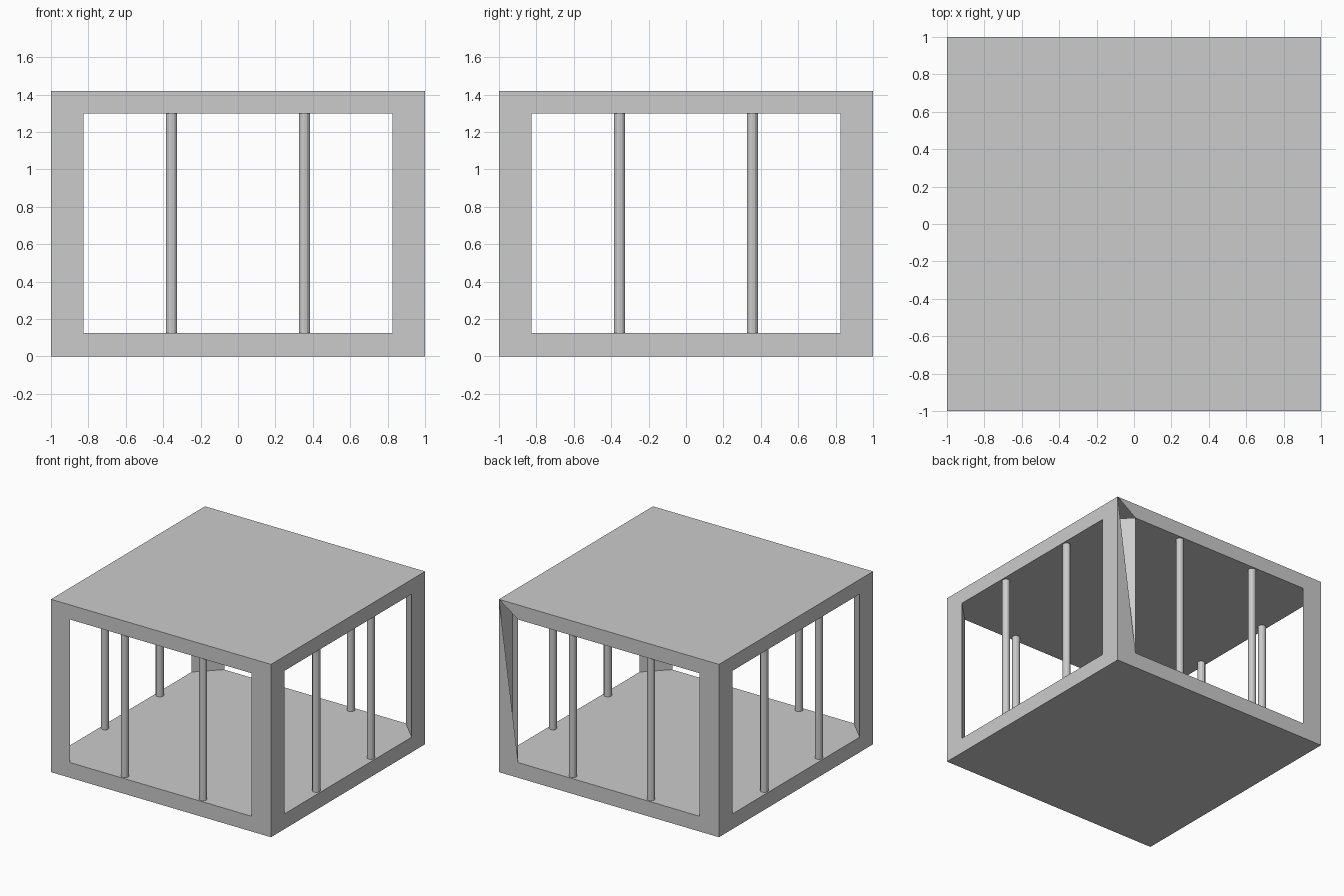
import bpy, bmesh
from math import pi
from mathutils import Matrix, Vector

if "Cube" in bpy.data.objects:
    bpy.data.objects.remove(bpy.data.objects["Cube"])

H, Z0, Z1, A = 1.42, 0.125, 1.30, 0.825   # height, floor, ceiling, half opening
POLE, INSET, R = 0.355, 0.96, 0.03

# Frame: box with four window openings, slabs and chamfered corner posts
bm = bmesh.new()
floor, ceiling, base, roof = [], [], [], []
for i in range(4):
    rot = Matrix.Rotation(i * pi / 2, 3, 'Z')
    V = lambda x, z: bm.verts.new(rot @ Vector((x, -1, z)))
    o = [V(-1, 0), V(1, 0), V(1, H), V(-1, H)]
    n = [V(-A, Z0), V(A, Z0), V(A, Z1), V(-A, Z1)]
    for k in range(4):
        m = (k + 1) % 4
        if i == 2 and k == 3:
            # this post has an open upper triangle on the back side
            bm.faces.new((o[3], o[0], n[0]))
        else:
            bm.faces.new((o[k], o[m], n[m], n[k]))
    floor += [n[0], n[1]]
    ceiling += [n[3], n[2]]
    base.append(o[0])
    roof.append(o[3])
bm.faces.new(floor)
bm.faces.new(ceiling[::-1])
bm.faces.new(base[::-1])
bm.faces.new(roof)
# Chamfered inner sides of the corner posts
for i in range(1, 8, 2):
    j = (i + 1) % 8
    bm.faces.new((floor[j], floor[i], ceiling[i], ceiling[j]))
bmesh.ops.remove_doubles(bm, verts=bm.verts, dist=1e-4)
mesh = bpy.data.meshes.new("pavilion_frame")
bm.to_mesh(mesh)
bm.free()
bpy.context.collection.objects.link(bpy.data.objects.new("pavilion_frame", mesh))

# Slim poles, two in each opening
for i, side in enumerate(("front", "right", "back", "left")):
    rot = Matrix.Rotation(i * pi / 2, 3, 'Z')
    for s in (-1, 1):
        p = rot @ Vector((s * POLE, -INSET, (Z0 + Z1) / 2))
        bpy.ops.mesh.primitive_cylinder_add(vertices=12, radius=R, depth=Z1 - Z0, location=p)
        bpy.context.object.name = f"{side}_pole_{1 if s < 0 else 2}"
